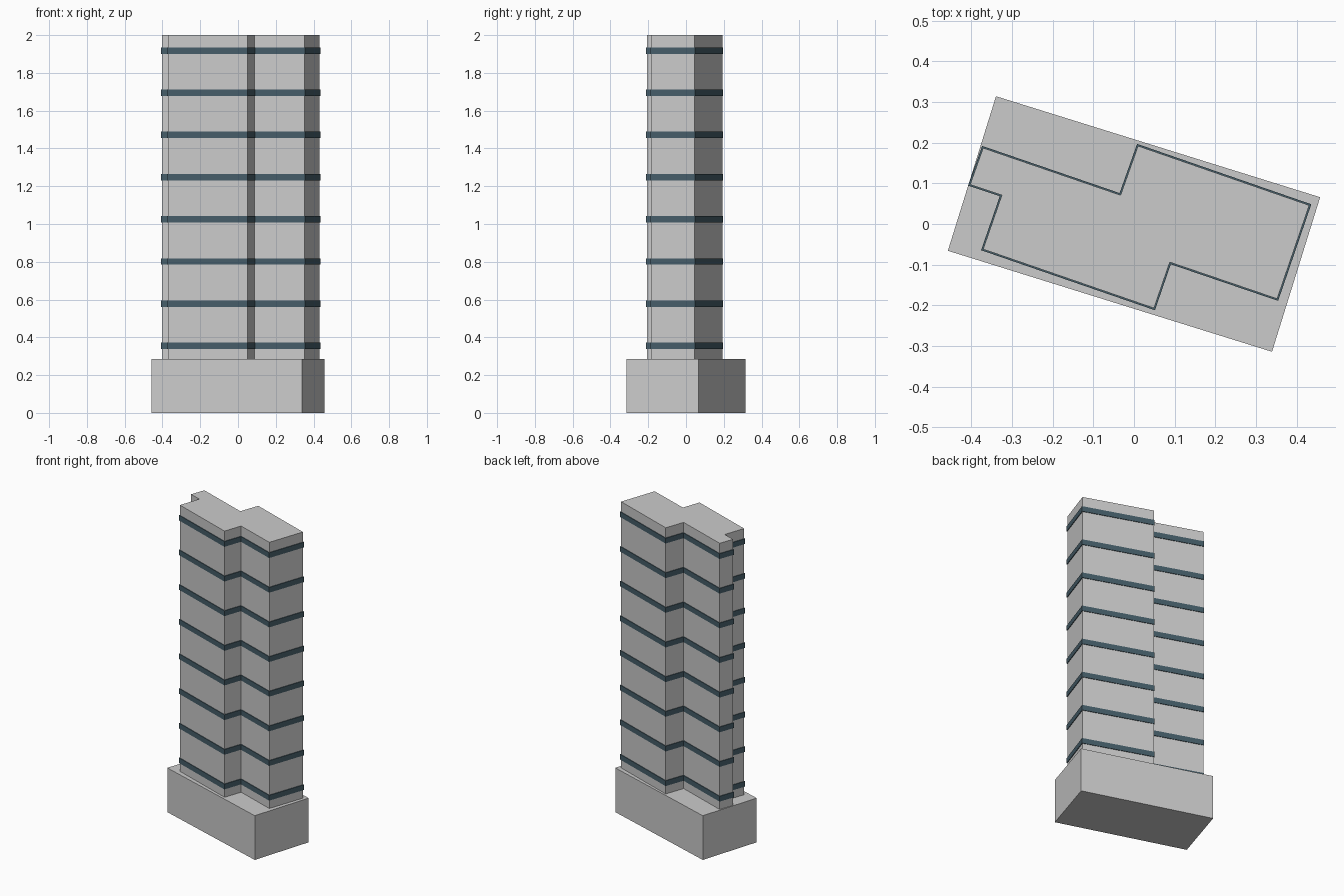
import bpy, bmesh, math
from mathutils import Vector

if "Cube" in bpy.data.objects:
    bpy.data.objects.remove(bpy.data.objects["Cube"])

PODIUM_TOP = 0.285
HEIGHT = 2.0
BANDS = 8
BAND_H = 0.034

# Tower footprint, counter-clockwise
PLAN = [(-0.403, 0.097), (-0.325, 0.071), (-0.371, -0.062), (0.049, -0.207),
        (0.088, -0.094), (0.352, -0.184), (0.431, 0.046), (0.010, 0.192),
        (-0.033, 0.071), (-0.371, 0.187)]


def offset(points, d):
    """Push a counter-clockwise outline outwards by d with mitred corners."""
    pts = [Vector(p) for p in points]
    out = []
    for i, p in enumerate(pts):
        a = (p - pts[i - 1]).normalized()
        b = (pts[(i + 1) % len(pts)] - p).normalized()
        na, nb = Vector((a.y, -a.x)), Vector((b.y, -b.x))
        out.append(p + (na + nb) * d / (1 + na.dot(nb)))
    return out


def prism(name, outline, z0, z1, mat=None):
    bm = bmesh.new()
    base = bm.faces.new([bm.verts.new((p[0], p[1], z0)) for p in outline])
    res = bmesh.ops.extrude_face_region(bm, geom=[base], use_keep_orig=True)
    top = [v for v in res["geom"] if isinstance(v, bmesh.types.BMVert)]
    bmesh.ops.translate(bm, verts=top, vec=(0, 0, z1 - z0))
    bmesh.ops.recalc_face_normals(bm, faces=bm.faces)
    mesh = bpy.data.meshes.new(name)
    bm.to_mesh(mesh)
    bm.free()
    obj = bpy.data.objects.new(name, mesh)
    bpy.context.collection.objects.link(obj)
    if mat:
        mesh.materials.append(mat)
    return obj


# Podium: turned rectangular block
w, d = 0.835 / 2, 0.398 / 2
podium = prism("podium", [(-w, -d), (w, -d), (w, d), (-w, d)], 0, PODIUM_TOP)
podium.rotation_euler.z = math.radians(-17.3)

# Tower shaft
prism("tower", PLAN, PODIUM_TOP, HEIGHT)

# Dark window bands, slightly proud of the walls
glass = bpy.data.materials.new("dark_glass")
glass.diffuse_color = (0.06, 0.11, 0.14, 1)
glass.use_nodes = True
glass.node_tree.nodes["Principled BSDF"].inputs["Base Color"].default_value = glass.diffuse_color
ring = offset(PLAN, 0.004)
for i in range(BANDS):
    z = 0.355 + i * (1.918 - 0.355) / (BANDS - 1)
    prism(f"window_band_{i + 1}", ring, z - BAND_H / 2, z + BAND_H / 2, glass)
